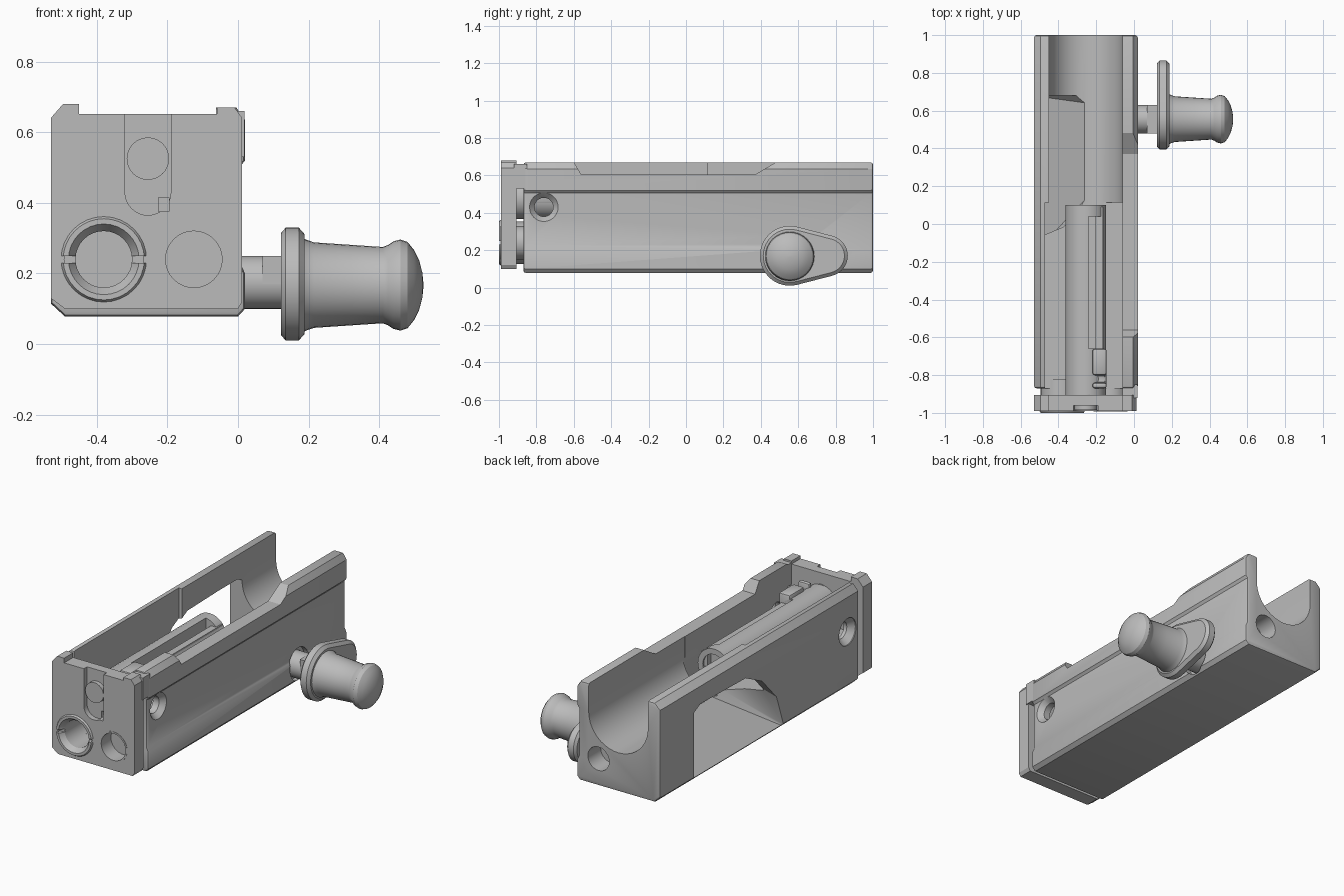
import bpy, bmesh
from math import sin, cos, pi, acos, radians

if "Cube" in bpy.data.objects:
    bpy.data.objects.remove(bpy.data.objects["Cube"])

steel = bpy.data.materials.new("grey steel")
steel.use_nodes = True
steel.diffuse_color = (0.5, 0.5, 0.5, 1)
steel.node_tree.nodes["Principled BSDF"].inputs["Base Color"].default_value = (0.5, 0.5, 0.5, 1)


def finish(name, bm):
    bmesh.ops.recalc_face_normals(bm, faces=bm.faces)
    mesh = bpy.data.meshes.new(name)
    bm.to_mesh(mesh)
    bm.free()
    mesh.materials.append(steel)
    ob = bpy.data.objects.new(name, mesh)
    bpy.context.collection.objects.link(ob)
    return ob


def loft(name, axis, sections):
    """Skin cross-sections [(position, points)] placed along the x or y axis."""
    bm = bmesh.new()
    rings = []
    for t, pts in sections:
        rings.append([bm.verts.new((t, u, z) if axis == "x" else (u, t, z)) for u, z in pts])
    n = len(rings[0])
    for a, b in zip(rings, rings[1:]):
        for i in range(n):
            bm.faces.new((a[i], a[(i + 1) % n], b[(i + 1) % n], b[i]))
    bm.faces.new(rings[0])
    bm.faces.new(rings[-1])
    return finish(name, bm)


def prism(name, axis, pts, a, b):
    return loft(name, axis, [(a, pts), (b, pts)])


def box(name, x0, x1, y0, y1, z0, z1):
    return prism(name, "y", [(x0, z0), (x1, z0), (x1, z1), (x0, z1)], y0, y1)


def arc(u, z, r, a0=0, a1=2 * pi, n=32, closed=False):
    m = n if closed else n + 1
    return [(u + r * cos(a0 + (a1 - a0) * i / n), z + r * sin(a0 + (a1 - a0) * i / n)) for i in range(m)]


def ring(u, z, r):
    return arc(u, z, r, closed=True)


def turned(name, axis, u, z, profile):
    return loft(name, axis, [(t, ring(u, z, r)) for t, r in profile])


def rod(name, axis, u, z, r, a, b):
    return turned(name, axis, u, z, [(a, r), (b, r)])


def apply(ob, mod):
    bpy.context.view_layer.objects.active = ob
    bpy.ops.object.modifier_apply(modifier=mod.name)


def cut(ob, *cutters):
    for c in cutters:
        mod = ob.modifiers.new("cut", "BOOLEAN")
        mod.operation, mod.solver, mod.object = "DIFFERENCE", "EXACT", c
        apply(ob, mod)
        bpy.data.objects.remove(c)


def bevel(ob, width, angle=60):
    mod = ob.modifiers.new("bevel", "BEVEL")
    mod.width, mod.segments, mod.limit_method = width, 2, "ANGLE"
    mod.angle_limit = radians(angle)
    apply(ob, mod)


CX = -0.255                      # centre line of the channel
PLUG = (-0.38, 0.24)             # large front bore
BORE = (-0.125, 0.24)            # small front and rear bore

# Housing: long block with stepped sides
housing = prism("housing", "y", [
    (-0.49, 0.078), (0.0, 0.078), (0.02, 0.1), (0.02, 0.2), (0.008, 0.225),
    (0.008, 0.505), (0.02, 0.52), (0.02, 0.635), (-0.005, 0.67),
    (-0.495, 0.67), (-0.53, 0.635), (-0.53, 0.115)], -0.87, 1.0)
bevel(housing, 0.014)

# Round trough at the rear, flat channel in front of it
trough = arc(CX, 0.505, 0.195, pi, 2 * pi, 20) + [(-0.06, 0.8), (-0.45, 0.8)]
cut(housing, prism("trough_cutter", "y", trough, 0.1, 1.1),
    box("channel_cutter", -0.47, -0.062, -0.95, 0.115, 0.335, 0.8))

# Side port: flared opening with a sloped floor
bm = bmesh.new()
for y, z in [(0.68, 0.09), (0.68, 0.5), (0.62, 0.53), (0.2, 0.52), (0.04, 0.44), (-0.1, 0.29), (-0.17, 0.09)]:
    bm.verts.new((-0.54, y, z))
for y, z in [(0.64, 0.32), (0.68, 0.37), (0.68, 0.52), (0.1, 0.52), (0.1, 0.37), (0.14, 0.32)]:
    bm.verts.new((-0.25, y, z))
bmesh.ops.convex_hull(bm, input=bm.verts)
cut(housing, finish("port_cutter", bm))

# Lowered section of the handle-side wall
cut(housing, prism("wall_cutter", "x", [(-0.62, 0.705), (-0.56, 0.605), (0.37, 0.605), (0.54, 0.705)], -0.1, 0.1))

# Bores, cross hole with countersinks, handle pocket
cut(housing,
    rod("rear_cutter", "y", *BORE, 0.07, 0.88, 1.1),
    rod("small_cutter", "y", *BORE, 0.078, -1.0, -0.8),
    rod("large_cutter", "y", *PLUG, 0.082, -1.0, -0.1),
    rod("cross_cutter", "x", -0.76, 0.43, 0.05, -0.6, 0.1),
    turned("sink_cutter", "x", -0.76, 0.43, [(-0.022, 0.05), (0.012, 0.08), (0.05, 0.08)]),
    turned("sink_cutter", "x", -0.76, 0.43, [(-0.56, 0.08), (-0.525, 0.08), (-0.49, 0.05)]),
    rod("pocket_cutter", "x", 0.555, 0.18, 0.095, -0.02, 0.06))

# Front plate with two raised corner tabs
plate = prism("front_plate", "y", [
    (-0.49, 0.1), (0.0, 0.1), (0.012, 0.12), (0.012, 0.64), (-0.01, 0.67),
    (-0.06, 0.67), (-0.06, 0.652), (-0.45, 0.652), (-0.45, 0.68),
    (-0.495, 0.68), (-0.53, 0.64), (-0.53, 0.13)], -0.99, -0.905)
slot = arc(CX, 0.43, 0.065, pi, 2 * pi, 16) + [(-0.19, 0.7), (-0.32, 0.7)]
cut(plate,
    rod("hole_cutter", "y", *PLUG, 0.112, -1.1, -0.8),
    rod("hole_cutter", "y", *BORE, 0.088, -1.1, -0.8),
    prism("slot_cutter", "y", slot, -1.1, -0.96),
    box("notch_cutter", -0.225, -0.195, -1.0, -0.92, 0.375, 0.415))

# Upper bridge joining plate and housing
box("plate_bridge", -0.06, 0.018, -0.92, -0.85, 0.53, 0.66)

# Slotted plug and small sleeve in the front bores
plug = turned("threaded_plug", "y", *PLUG, [(-1.0, 0.115), (-0.985, 0.124), (-0.975, 0.124), (-0.97, 0.114), (-0.82, 0.114)])
cut(plug, turned("plug_cutter", "y", *PLUG, [(-1.1, 0.1), (-1.0, 0.1), (-0.97, 0.08), (-0.7, 0.08)]),
    box("plug_slot_cutter", -0.55, -0.2, -1.1, -0.97, 0.23, 0.25))
sleeve = rod("small_sleeve", "y", *BORE, 0.09, -0.992, -0.85)
cut(sleeve, rod("sleeve_cutter", "y", *BORE, 0.08, -1.1, -0.9))

# Striker button on the plate
rod("striker_button", "y", CX, 0.525, 0.06, -0.985, -0.9)

# Bolt cylinder in the channel with a long slot on top
bolt = rod("bolt", "y", CX, 0.475, 0.108, -0.92, 0.1)
cut(bolt, box("bolt_slot_cutter", -0.24, -0.165, -0.66, 0.04, 0.5, 0.8),
    rod("bolt_face_cutter", "y", CX, 0.475, 0.075, 0.06, 0.2))
box("bolt_rail", -0.205, -0.165, -0.66, 0.09, 0.46, 0.545)
rod("firing_pin", "y", CX, 0.475, 0.02, 0.0, 0.085)
latch = box("bolt_latch", -0.22, -0.145, -0.87, -0.66, 0.45, 0.6)
cut(latch, box("latch_cutter", -0.3, -0.1, -0.84, -0.8, 0.56, 0.7))
bevel(latch, 0.012)

# Handle stem
rod("handle_stem", "x", 0.555, 0.175, 0.075, -0.03, 0.14)
box("stem_key", 0.07, 0.13, 0.48, 0.63, 0.17, 0.25)


# Teardrop flange
def teardrop(inset):
    a = acos(0.25)
    return (arc(0.555, 0.17, 0.16 - inset, a, 2 * pi - a, 24)
            + arc(0.755, 0.17, 0.11 - inset, -a, a, 16))


loft("handle_flange", "x", [(0.122, teardrop(0.015)), (0.135, teardrop(0)),
                            (0.172, teardrop(0)), (0.188, teardrop(0.018))])

# Turned knob
turned("handle_knob", "x", 0.555, 0.167, [
    (0.18, 0.135), (0.195, 0.128), (0.215, 0.121), (0.32, 0.114), (0.41, 0.108),
    (0.425, 0.114), (0.44, 0.124), (0.46, 0.129), (0.48, 0.122), (0.498, 0.1),
    (0.513, 0.07), (0.522, 0.035), (0.525, 0.005)])

# Smooth round faces, keep edges sharp
bpy.ops.object.select_all(action="DESELECT")
for ob in bpy.context.collection.objects:
    if ob.type == "MESH" and steel.name in ob.data.materials:
        ob.select_set(True)
        bpy.context.view_layer.objects.active = ob
bpy.ops.object.shade_smooth_by_angle(angle=radians(28))
